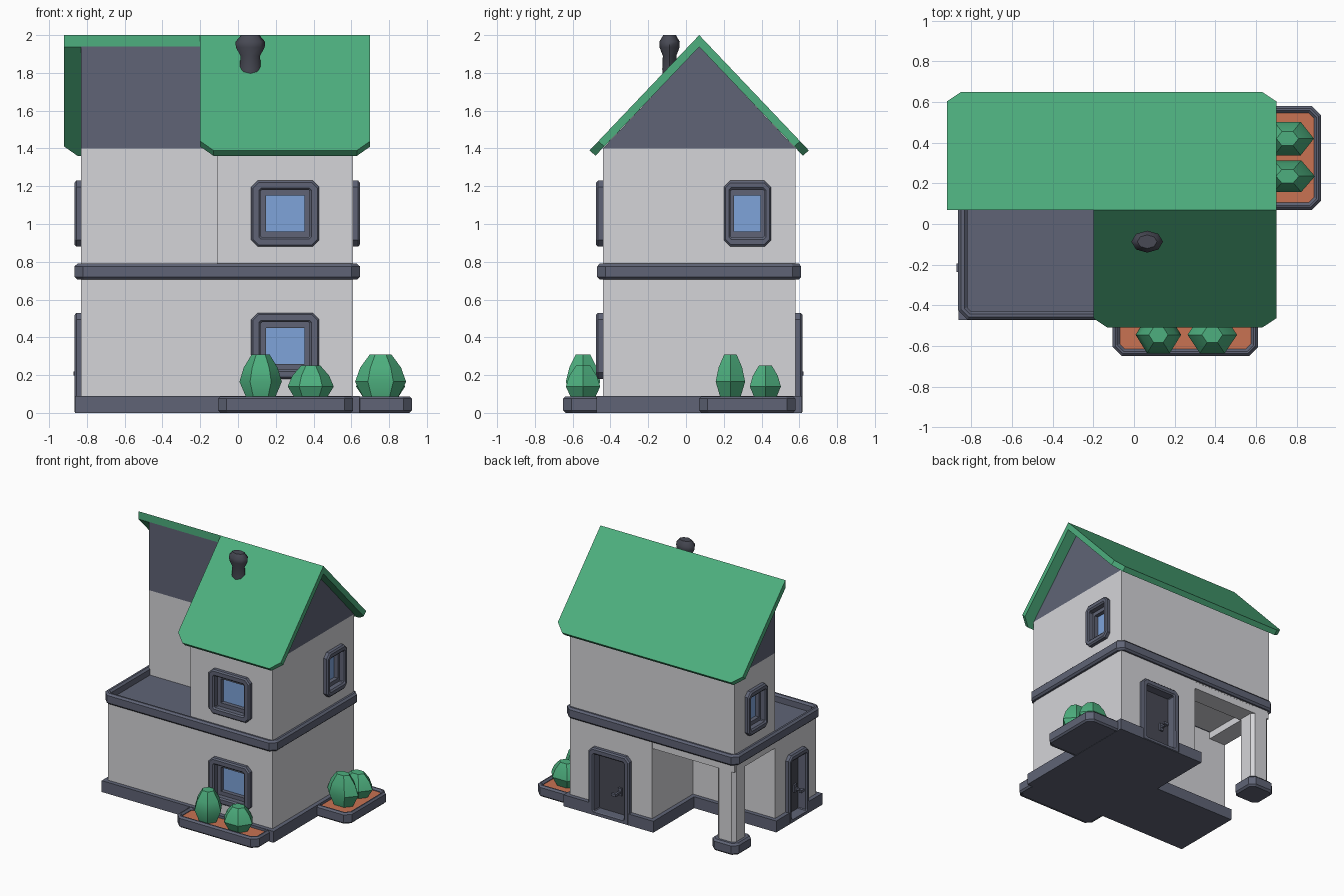
import bpy, bmesh, math
from mathutils import Matrix, Vector

if "Cube" in bpy.data.objects:
    bpy.data.objects.remove(bpy.data.objects["Cube"])


def material(name, rgb):
    m = bpy.data.materials.new(name)
    m.diffuse_color = (*rgb, 1)
    m.use_nodes = True
    m.node_tree.nodes["Principled BSDF"].inputs["Base Color"].default_value = m.diffuse_color
    return m


WHITE = material("wall_white", (0.66, 0.66, 0.69))
SLATE = material("slate", (0.115, 0.127, 0.18))
CHARCOAL = material("charcoal", (0.065, 0.068, 0.09))
GREEN = material("green", (0.075, 0.43, 0.21))
SOIL = material("terracotta_soil", (0.58, 0.17, 0.085))
GLASS = material("glass_blue", (0.21, 0.37, 0.70))


def facing(u, n, origin=(0, 0, 0)):
    """Local x runs along u, local y is up, local z points along n."""
    m = Matrix((u, (0, 0, 1), n)).transposed().to_4x4()
    m.translation = origin
    return m


DIRS = {"front": ((1, 0, 0), (0, -1, 0)), "right": ((0, 1, 0), (1, 0, 0)),
        "back": ((-1, 0, 0), (0, 1, 0)), "left": ((0, -1, 0), (-1, 0, 0))}
ALONG_X = facing(*DIRS["right"])


def finish(name, bm, mat, bevel=0, smooth=None):
    bmesh.ops.recalc_face_normals(bm, faces=bm.faces)
    mesh = bpy.data.meshes.new(name)
    bm.to_mesh(mesh)
    bm.free()
    mesh.materials.append(mat)
    ob = bpy.data.objects.new(name, mesh)
    bpy.context.collection.objects.link(ob)
    if bevel:
        b = ob.modifiers.new("bevel", "BEVEL")
        b.width, b.segments, b.limit_method = bevel, 1, "ANGLE"
        b.angle_limit = math.radians(60)
    if smooth:
        bpy.ops.object.select_all(action="DESELECT")
        ob.select_set(True)
        bpy.context.view_layer.objects.active = ob
        bpy.ops.object.shade_smooth_by_angle(angle=math.radians(smooth))
    return ob


def rect(x0, x1, y0, y1, c=0):
    """Rectangle outline with optional cut corners."""
    if not c:
        return [(x0, y0), (x1, y0), (x1, y1), (x0, y1)]
    return [(x0 + c, y0), (x1 - c, y0), (x1, y0 + c), (x1, y1 - c),
            (x1 - c, y1), (x0 + c, y1), (x0, y1 - c), (x0, y0 + c)]


def loft(name, bottom, top, mat, **kw):
    """Closed solid between two matching outlines."""
    bm = bmesh.new()
    a, b = [[bm.verts.new(p) for p in loop] for loop in (bottom, top)]
    bm.faces.new(a)
    bm.faces.new(b)
    for i in range(len(a)):
        j = (i + 1) % len(a)
        bm.faces.new((a[i], a[j], b[j], b[i]))
    return finish(name, bm, mat, **kw)


def prism(name, pts, z0, z1, mat, m=Matrix(), **kw):
    return loft(name, *[[m @ Vector((*p, z)) for p in pts] for z in (z0, z1)], mat, **kw)


def ring(name, outer, inner, z0, z1, mat, m=Matrix(), **kw):
    bm = bmesh.new()
    loops = [[bm.verts.new(m @ Vector((*p, z))) for p in pts]
             for pts, z in ((outer, z0), (outer, z1), (inner, z1), (inner, z0))]
    for k in range(4):
        a, b = loops[k], loops[(k + 1) % 4]
        for i in range(len(a)):
            j = (i + 1) % len(a)
            bm.faces.new((a[i], a[j], b[j], b[i]))
    return finish(name, bm, mat, **kw)


def lathe(name, center, profile, rx, ry, sides, mat, smooth):
    """Faceted solid of rings (height, radius factor)."""
    bm = bmesh.new()
    loops = [[bm.verts.new((center[0] + rx * r * math.cos(2 * math.pi * i / sides),
                            center[1] + ry * r * math.sin(2 * math.pi * i / sides), z))
              for i in range(sides)] for z, r in profile]
    bm.faces.new(loops[0])
    bm.faces.new(loops[-1])
    for a, b in zip(loops, loops[1:]):
        for i in range(sides):
            j = (i + 1) % sides
            bm.faces.new((a[i], a[j], b[j], b[i]))
    return finish(name, bm, mat, smooth=smooth)


def cut(ob, cutter):
    mod = ob.modifiers.new("opening", "BOOLEAN")
    mod.operation, mod.object, mod.solver = "DIFFERENCE", cutter, "EXACT"
    bpy.context.view_layer.objects.active = ob
    bpy.ops.object.modifier_apply(modifier=mod.name)


def ell(o):
    """Ground floor outline, grown by o, leaving the porch corner open."""
    return [(-.83 - o, -.44 - o), (.61 + o, -.44 - o), (.61 + o, .58 + o),
            (-.11 - o, .58 + o), (-.11 - o, .07 + o), (-.83 - o, .07 + o)]


# walls and base
ground = prism("ground_floor_walls", ell(0), 0.01, 0.715, WHITE)
base = prism("base_plinth", ell(.033), 0, 0.09, SLATE)
upper = prism("upper_floor_walls", [(-.83, .07), (-.11, .07), (-.11, -.44), (.61, -.44),
                                    (.61, .58), (-.83, .58)], 0.70, 1.4, WHITE)

# storey band and balcony floor
ring("storey_band", rect(-.865, .645, -.47, .61, .045), rect(-.82, .60, -.43, .57, .02),
     0.705, 0.79, SLATE, bevel=.014)
prism("balcony_floor", rect(-.83, -.1, -.44, .08), 0.70, 0.73, SLATE)

# porch column and beams
prism("porch_column", rect(-.83, -.67, .42, .58, .025), 0.05, 0.71, WHITE)
prism("porch_column_foot", rect(-.865, -.635, .385, .613, .04), 0, 0.09, SLATE, bevel=.014)
prism("porch_beam_back", rect(-.825, -.10, .43, .579), 0.645, 0.705, WHITE)
prism("porch_beam_left", rect(-.829, -.68, .06, .575), 0.645, 0.704, WHITE)

# gables under the roof
prism("gable_right", [(-.44, 1.4), (.58, 1.4), (.07, 1.94)], -.11, .61, SLATE, ALONG_X)
prism("gable_left", [(.07, 1.4), (.58, 1.4), (.07, 1.94)], -.83, -.11, SLATE, ALONG_X)


# roof slopes: plumb at the ridge, square at the eave
def slope(name, x0, x1, side):
    run, fall, c = .58, .61, .08
    normal = Vector((0, side * fall, run)).normalized()
    pts = [(x0, 0), (x1, 0), (x1, 1 - c), (x1 - .07, 1), (x0 + .07, 1), (x0, 1 - c)]
    top = [Vector((x, .07 + side * run * t, 2 - fall * t)) for x, t in pts]
    low = [v - (normal * .042 if t else Vector((0, 0, .062))) for v, (x, t) in zip(top, pts)]
    loft(name, low, top, GREEN)


slope("roof_back", -.92, .70, 1)
slope("roof_front", -.20, .70, -1)

# chimney
lathe("chimney", (.065, -.087), [(1.76, .6), (1.82, .72), (1.89, .66), (1.935, .98),
                                 (1.965, 1), (2.0, .62)], .078, .054, 8, CHARCOAL, 50)


# windows and doors: cut recess, lining frame, inner sash or panel
def opening(name, side, origin, w, z0, z1, walls, door=False):
    m = facing(*DIRS[side], origin)
    b, h = .14 * w, w / 2
    u, v0, v1 = h - b, z0 + (.03 if door else .05), z1 - .05
    cutter = prism("cutter", rect(-u - .01, u + .01, v0 - .01, v1 + .01), -.06, .08, SLATE, m)
    for ob in walls:
        cut(ob, cutter)
    bpy.data.objects.remove(cutter)
    outer = rect(-h, h, z0, z1, .035)
    if door:
        outer[0], outer[1] = (-h, z0), (h, z0)
        outer[2], outer[7] = (h, z0 + .03), (-h, z0 + .03)
    ring(name + "_frame", outer, rect(-u, u, v0, v1, .006), -.055, .036, SLATE, m, bevel=.01)
    if door:
        prism(name + "_panel", rect(-u, u, v0, v1), -.055, -.04, CHARCOAL, m)
        k = .16 * w
        prism(name + "_handle_plate", rect(k - .015, k + .015, .18, .24), -.041, -.025, SLATE, m)
        prism(name + "_handle_stem", rect(k - .008, k + .008, .20, .216), -.03, .042, SLATE, m)
        prism(name + "_handle_grip", rect(k - .03, k + .012, .198, .218), .022, .042, SLATE, m)
    else:
        s = .08 * w
        ring(name + "_sash", rect(-u, u, v0, v1), rect(-u + s, u - s, v0 + .03, v1 - .03),
             -.054, -.012, SLATE, m)
        prism(name + "_glass", rect(-u, u, v0, v1), -.052, -.044, GLASS, m)


opening("upper_front_window", "front", (.25, -.44, 0), .36, .88, 1.23, [upper])
opening("lower_front_window", "front", (.25, -.44, 0), .36, .18, .53, [ground])
opening("upper_right_window", "right", (.61, .325, 0), .25, .88, 1.23, [upper])
opening("upper_left_window", "left", (-.83, .325, 0), .25, .88, 1.23, [upper])
opening("back_door", "back", (.25, .58, 0), .36, 0, .53, [ground, base], True)
opening("left_door", "left", (-.83, -.185, 0), .25, 0, .53, [ground, base], True)


# planters with two bushes each
def planter(name, x0, x1, y0, y1):
    ring(name + "_rim", rect(x0, x1, y0, y1, .045), rect(x0 + .035, x1 - .035, y0 + .035, y1 - .035, .025),
         0, .088, SLATE, bevel=.013)
    prism(name + "_bottom", rect(x0 + .02, x1 - .02, y0 + .02, y1 - .02, .03), .002, .03, SLATE)
    prism(name + "_soil", rect(x0 + .02, x1 - .02, y0 + .02, y1 - .02, .03), .03, .07, SOIL)


def bush(name, x, y, rx, ry, top):
    h = top - .06
    lathe(name, (x, y), [(.06, .6), (.06 + .42 * h, 1), (.06 + .72 * h, .8), (top, .42)],
          rx, ry, 6, GREEN, 35)


planter("front_planter", -.105, .61, -.65, -.43)
planter("right_planter", .60, .92, .07, .58)
bush("front_bush_tall", .12, -.545, .112, .105, .31)
bush("front_bush_short", .385, -.545, .122, .105, .25)
bush("right_bush_tall", .755, .235, .135, .09, .31)
bush("right_bush_short", .755, .42, .13, .095, .25)
